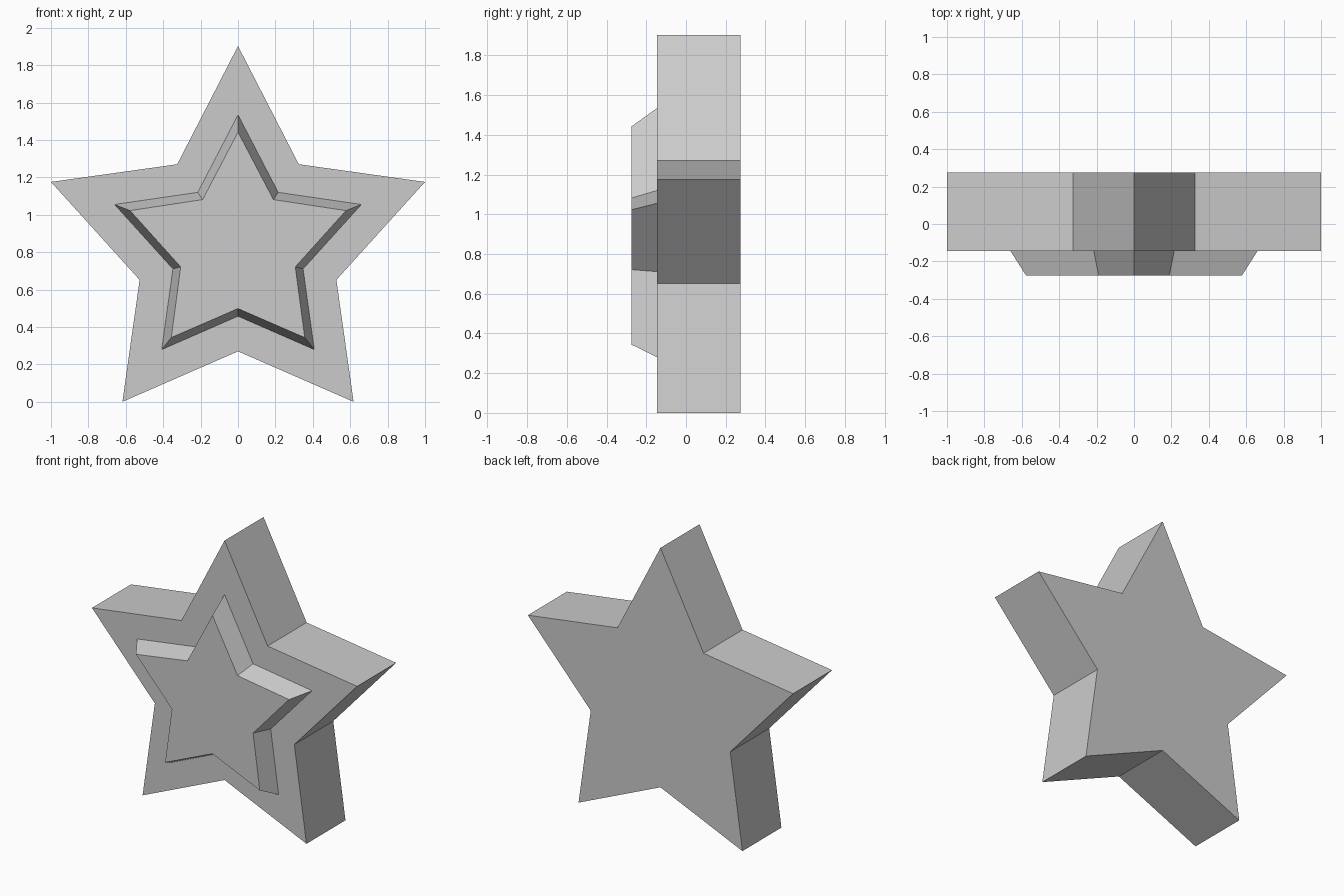
import bpy
import bmesh
from math import cos, sin, pi

cube = bpy.data.objects.get("Cube")
if cube:
    bpy.data.objects.remove(cube, do_unlink=True)

grey = bpy.data.materials.new("plain grey")
grey.use_nodes = True
colour = (0.6, 0.6, 0.6, 1)
grey.diffuse_color = colour
grey.node_tree.nodes["Principled BSDF"].inputs["Base Color"].default_value = colour


def star_ring(bm, y, tip, notch):
    """Ten star corners at depth y; tip and notch are (radius, centre height)."""
    ring = []
    for i in range(10):
        radius, centre = notch if i % 2 else tip
        a = pi / 2 + i * pi / 5
        ring.append(bm.verts.new((radius * cos(a), y, centre + radius * sin(a))))
    return ring


def star_solid(name, back, front):
    """Solid star lofted between two star outlines."""
    bm = bmesh.new()
    b, f = star_ring(bm, *back), star_ring(bm, *front)
    bm.faces.new(b)
    bm.faces.new(f)
    for i in range(10):
        j = (i + 1) % 10
        bm.faces.new((b[i], b[j], f[j], f[i]))
    bmesh.ops.recalc_face_normals(bm, faces=bm.faces)
    mesh = bpy.data.meshes.new(name)
    bm.to_mesh(mesh)
    bm.free()
    mesh.materials.append(grey)
    obj = bpy.data.objects.new(name, mesh)
    bpy.context.collection.objects.link(obj)


# Thick star body
body_tip, body_notch = (1.0515, 0.851), (0.553, 0.823)
star_solid("star_body", (0.275, body_tip, body_notch), (-0.145, body_tip, body_notch))

# Smaller raised star with sloped sides on the front
star_solid("raised_star",
           (-0.145, (0.694, 0.841), (0.366, 0.824)),
           (-0.275, (0.607, 0.835), (0.322, 0.821)))
